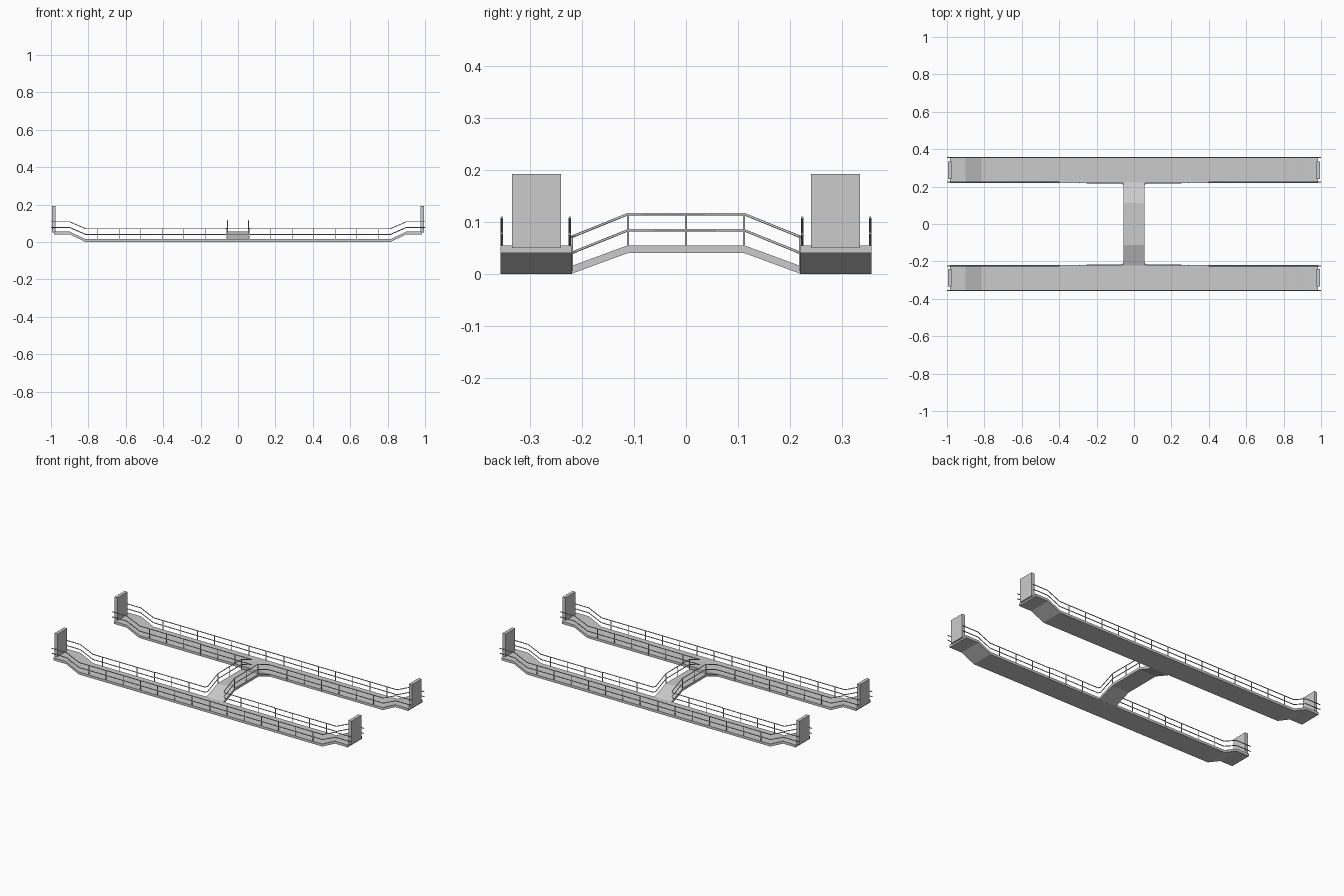
import bpy, bmesh

if "Cube" in bpy.data.objects:
    bpy.data.objects.remove(bpy.data.objects["Cube"])

RAIL_R = 0.0025


def extrude_profile(name, pts, to_xyz, a, b):
    """Closed 2D profile swept between a and b along the remaining axis."""
    bm = bmesh.new()
    face = bm.faces.new([bm.verts.new(to_xyz(u, v, a)) for u, v in pts])
    offset = [q - p for p, q in zip(to_xyz(0, 0, a), to_xyz(0, 0, b))]
    ext = bmesh.ops.extrude_face_region(bm, geom=[face])
    bmesh.ops.translate(bm, vec=offset,
                        verts=[g for g in ext["geom"] if isinstance(g, bmesh.types.BMVert)])
    bmesh.ops.recalc_face_normals(bm, faces=bm.faces)
    me = bpy.data.meshes.new(name)
    bm.to_mesh(me)
    bm.free()
    ob = bpy.data.objects.new(name, me)
    bpy.context.collection.objects.link(ob)
    return ob


def tubes(name, paths):
    """Thin round bars along a list of polylines, as one mesh."""
    cu = bpy.data.curves.new(name, 'CURVE')
    cu.dimensions = '3D'
    cu.bevel_depth = RAIL_R
    cu.bevel_resolution = 1
    cu.use_fill_caps = True
    for path in paths:
        sp = cu.splines.new('POLY')
        sp.points.add(len(path) - 1)
        for p, co in zip(sp.points, path):
            p.co = (*co, 1)
    tmp = bpy.data.objects.new(name + "_curve", cu)
    me = bpy.data.meshes.new_from_object(tmp)
    bpy.data.objects.remove(tmp)
    ob = bpy.data.objects.new(name, me)
    bpy.context.collection.objects.link(ob)


def thick(top, t):
    """Closed slab profile from its top line."""
    return top + [(u, v - t) for u, v in reversed(top)]


deck_top = [(-0.985, 0.055), (-0.9, 0.055), (-0.815, 0.015),
            (0.815, 0.015), (0.9, 0.055), (0.985, 0.055)]
bridge_top = [(-0.221, 0.015), (-0.112, 0.055), (0.112, 0.055), (0.221, 0.015)]

# Raised cross bridge
extrude_profile("cross_bridge", thick(bridge_top, 0.015),
                lambda u, v, w: (w, u, v), -0.057, 0.057)

post_x = [0.06 + 0.115 * i for i in range(7)]

for sy, side in ((-1, "front"), (1, "back")):
    # Long walkway deck
    extrude_profile(side + "_walkway", thick(deck_top, 0.015),
                    lambda u, v, w: (u, w, v), sy * 0.22, sy * 0.358)

    # End doors
    for sx, end in ((-1, "left"), (1, "right")):
        bpy.ops.mesh.primitive_cube_add(size=1, location=(sx * 0.985, sy * 0.288, 0.121))
        door = bpy.context.object
        door.name = f"{side}_{end}_door"
        door.scale = (0.02, 0.094, 0.143)

    # Outer railing
    y = sy * 0.355
    outer = [[(x, y, z + d) for x, z in ((-1, .108), (-.9, .108), (-.815, .071),
                                         (.815, .071), (.9, .108), (1, .108))]
             for d in (0, -0.03)]
    outer += [[(s * x, y, 0.012), (s * x, y, 0.071)] for s in (-1, 1) for x in post_x]
    tubes(side + "_outer_railing", outer)

for sx, end in ((-1, "left"), (1, "right")):
    # Inner railing, turning at the junction and running over the bridge
    half = [(1, .224, .108), (.9, .224, .108), (.815, .224, .071), (.4, .224, .071),
            (.399, .220, .071), (.066, .220, .071), (.055, .211, .075), (.055, .112, .115)]
    full = half + [(x, -y, z) for x, y, z in reversed(half)]
    bars = [[(sx * x, y, z + d) for x, y, z in full] for d in (0, -0.031)]
    # Posts along the deck and the bridge
    for sy in (-1, 1):
        bars += [[(sx * x, sy * (.220 if x < .41 else .224), 0.005),
                  (sx * x, sy * (.220 if x < .41 else .224), 0.071)] for x in post_x[1:]]
    bars += [[(sx * .055, y, 0.05), (sx * .055, y, 0.115)] for y in (-.112, 0, .112)]
    tubes(end + "_inner_railing", bars)
